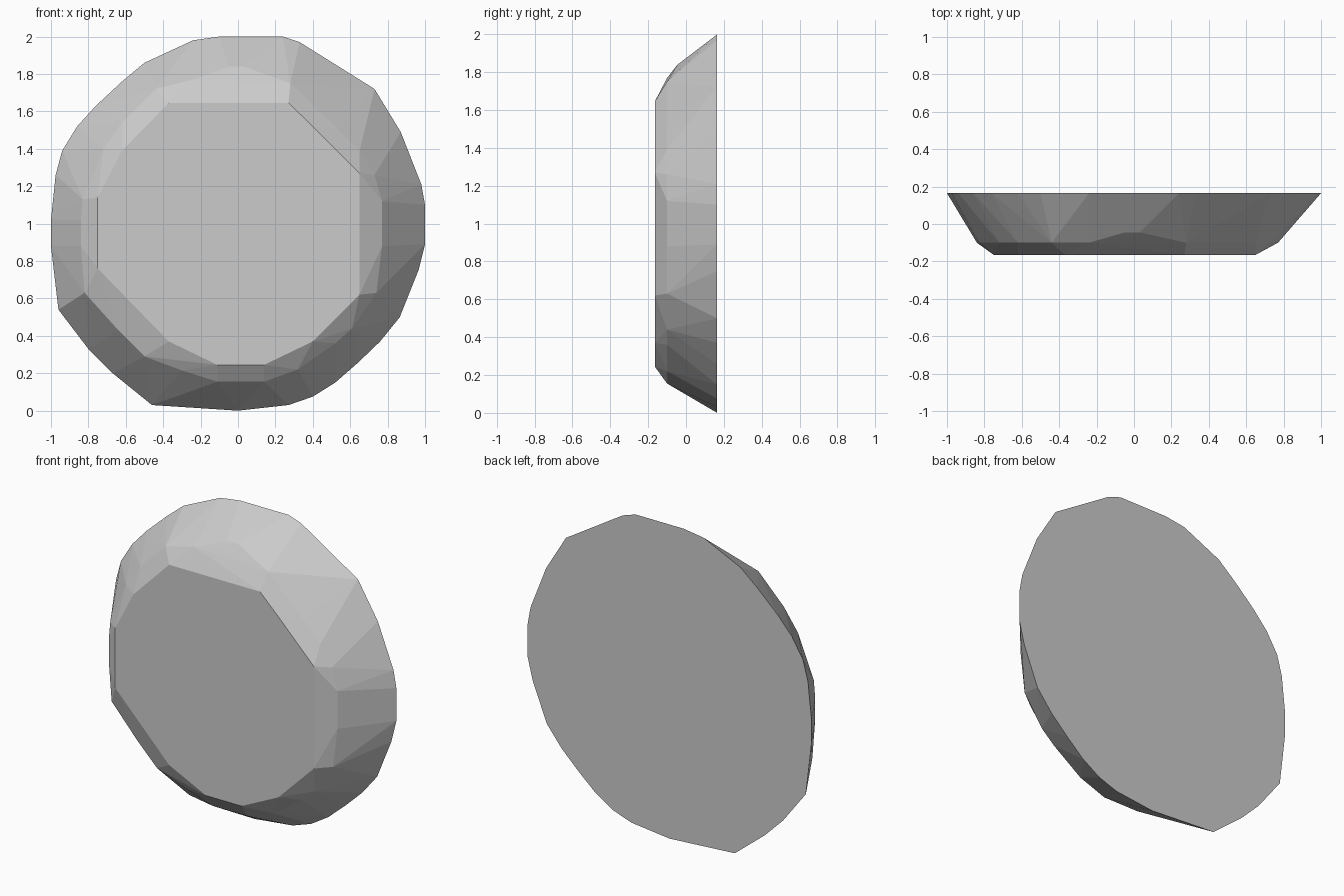
import bpy, bmesh

# Outlines (x, z) of the faceted dish-shaped solid, from back to front
BACK = [(-.24, 1.98), (-.1, 2), (.24, 2), (.33, 1.97), (.73, 1.72), (.87, 1.49),
        (.98, 1.21), (1, 1.1), (1, .89), (.965, .75), (.865, .5), (.76, .37),
        (.64, .255), (.52, .15), (.4, .075), (.27, .03), (0, 0), (-.46, .03),
        (-.67, .2), (-.8, .33), (-.96, .54), (-1, .88), (-1, 1.02), (-.975, 1.26),
        (-.94, 1.39), (-.86, 1.52), (-.76, 1.63), (-.62, 1.76), (-.5, 1.86)]
SHOULDER = [(-.84, .88), (-.84, 1.02), (-.83, 1.13), (-.72, 1.4), (-.62, 1.54),
            (-.44, 1.72), (-.24, 1.77), (.28, 1.75), (.4, 1.62), (.53, 1.51),
            (.65, 1.39), (.73, 1.26), (.77, 1.12), (.77, .88), (.74, .63),
            (.61, .44), (.52, .36), (.32, .22), (.14, .155), (-.11, .155),
            (-.3, .215), (-.5, .29), (-.64, .43), (-.71, .51), (-.82, .63)]
FRONT = [(-.37, 1.645), (.27, 1.645), (.4, 1.52), (.65, 1.27), (.65, .62),
         (.4, .37), (.14, .245), (-.11, .245), (-.37, .37), (-.75, .76),
         (-.75, 1.14), (-.62, 1.39), (-.48, 1.52)]
CREST = [(-.05, 1.84), (.03, 1.84)]

# Wrap the outlines in one convex shell
bm = bmesh.new()
for y, outline in ((.165, BACK), (-.1, SHOULDER), (-.165, FRONT), (-.045, CREST)):
    for x, z in outline:
        bm.verts.new((x, y, z))
hull = bmesh.ops.convex_hull(bm, input=bm.verts[:])
loose = {v for v in hull["geom_interior"] + hull["geom_unused"]
         if isinstance(v, bmesh.types.BMVert)}
bmesh.ops.delete(bm, geom=list(loose), context='VERTS')

# Merge the flat front and back into single faces
bmesh.ops.dissolve_limit(bm, angle_limit=.01, verts=bm.verts[:], edges=bm.edges[:])
bmesh.ops.recalc_face_normals(bm, faces=bm.faces[:])

mesh = bpy.data.meshes.new("faceted_dome")
bm.to_mesh(mesh)
bm.free()
grey = bpy.data.materials.new("grey")
grey.diffuse_color = (.6, .6, .6, 1)
mesh.materials.append(grey)
bpy.context.collection.objects.link(bpy.data.objects.new("faceted_dome", mesh))
